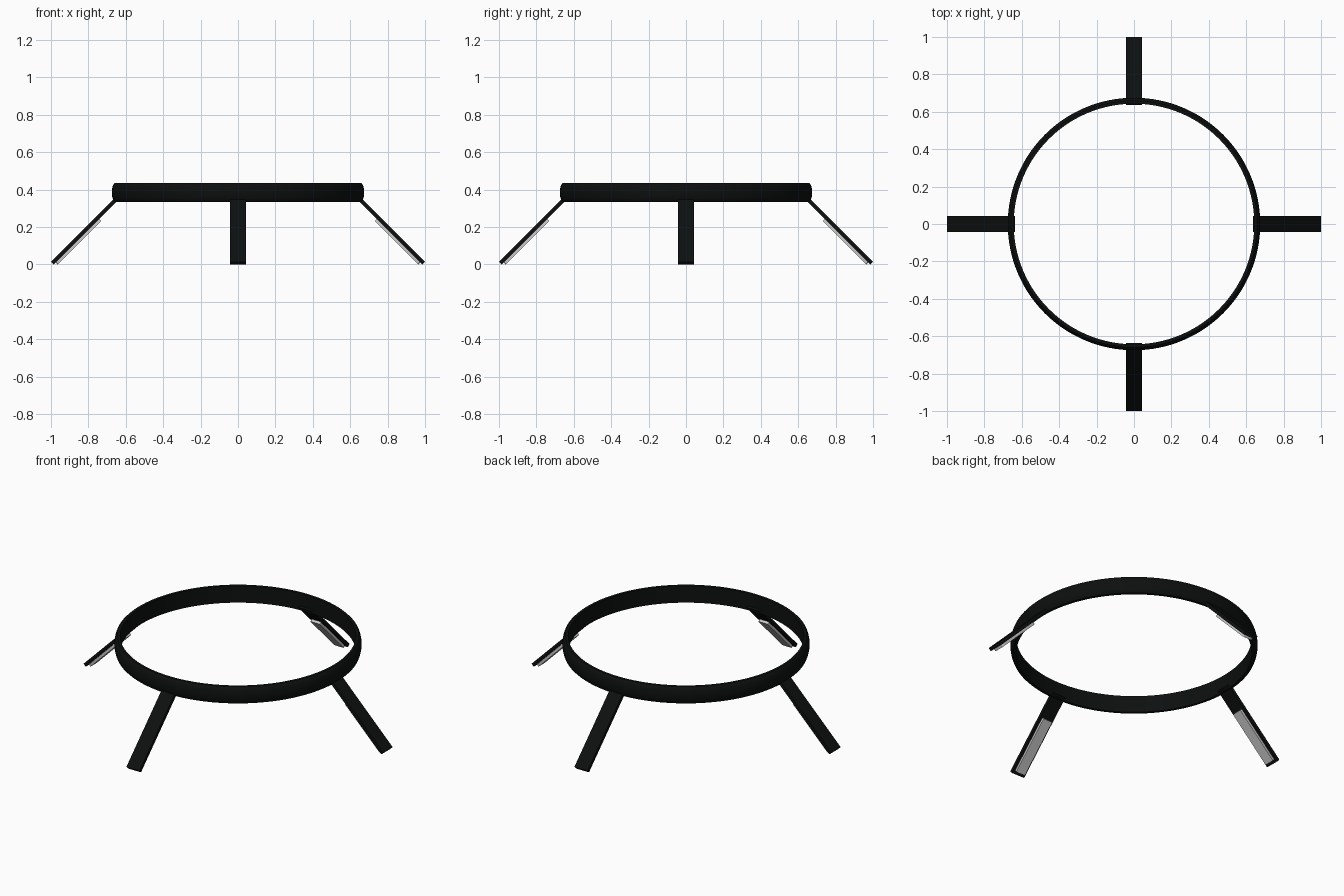
import bpy, bmesh
from math import pi, cos, sin
from mathutils import Matrix

if "Cube" in bpy.data.objects:
    bpy.data.objects.remove(bpy.data.objects["Cube"])

black = bpy.data.materials.new("black")
black.diffuse_color = (0.004, 0.005, 0.005, 1)
black.use_nodes = True
black.node_tree.nodes["Principled BSDF"].inputs["Base Color"].default_value = black.diffuse_color


def finish(name, bm, mat=None):
    bmesh.ops.recalc_face_normals(bm, faces=bm.faces[:])
    me = bpy.data.meshes.new(name)
    bm.to_mesh(me)
    bm.free()
    ob = bpy.data.objects.new(name, me)
    bpy.context.collection.objects.link(ob)
    if mat:
        me.materials.append(mat)
    bpy.ops.object.select_all(action='DESELECT')
    ob.select_set(True)
    bpy.context.view_layer.objects.active = ob
    bpy.ops.object.shade_smooth_by_angle(angle=pi / 6)
    return ob


# Ring: flat inner wall, softly bulged outer wall (radius, height)
profile = [(0.643, 0.334), (0.659, 0.334), (0.666, 0.341), (0.671, 0.355),
           (0.674, 0.370), (0.675, 0.385), (0.674, 0.400), (0.671, 0.415),
           (0.666, 0.428), (0.659, 0.435), (0.643, 0.435)]
SIDES = 128
bm = bmesh.new()
loops = [[bm.verts.new((r * cos(2 * pi * i / SIDES), r * sin(2 * pi * i / SIDES), z))
          for r, z in profile] for i in range(SIDES)]
for i in range(SIDES):
    a, b = loops[i], loops[(i + 1) % SIDES]
    for j in range(len(profile)):
        k = (j + 1) % len(profile)
        bm.faces.new((a[j], b[j], b[k], a[k]))
finish("ring", bm, black)


def sloped_bar(name, u, n, width, angle, bevel, mat=None):
    """Flat bar sloping 45 degrees outward; u = span along slope, n = span across it."""
    bm = bmesh.new()
    bmesh.ops.create_cube(bm, size=1)
    bm.transform(Matrix.Translation(((u[0] + u[1]) / 2, 0, (n[0] + n[1]) / 2))
                 @ Matrix.Diagonal((u[1] - u[0], width, n[1] - n[0], 1)))
    # round the corners of the flat outline
    upright = [e for e in bm.edges if abs(e.verts[0].co.z - e.verts[1].co.z) > 1e-4]
    bmesh.ops.bevel(bm, geom=upright, offset=bevel, segments=3, profile=0.5, affect='EDGES')
    bm.transform(Matrix.Rotation(angle, 4, 'Z') @ Matrix.Rotation(pi / 4, 4, 'Y'))
    finish(name, bm, mat)


# Four legs, each with a grey pad on its underside
for i, side in enumerate(("right", "back", "left", "front")):
    sloped_bar(side + "_leg", (0.201, 0.697), (0.697, 0.717), 0.088, i * pi / 2, 0.004, black)
    sloped_bar(side + "_pad", (0.352, 0.681), (0.682, 0.699), 0.062, i * pi / 2, 0.006)
